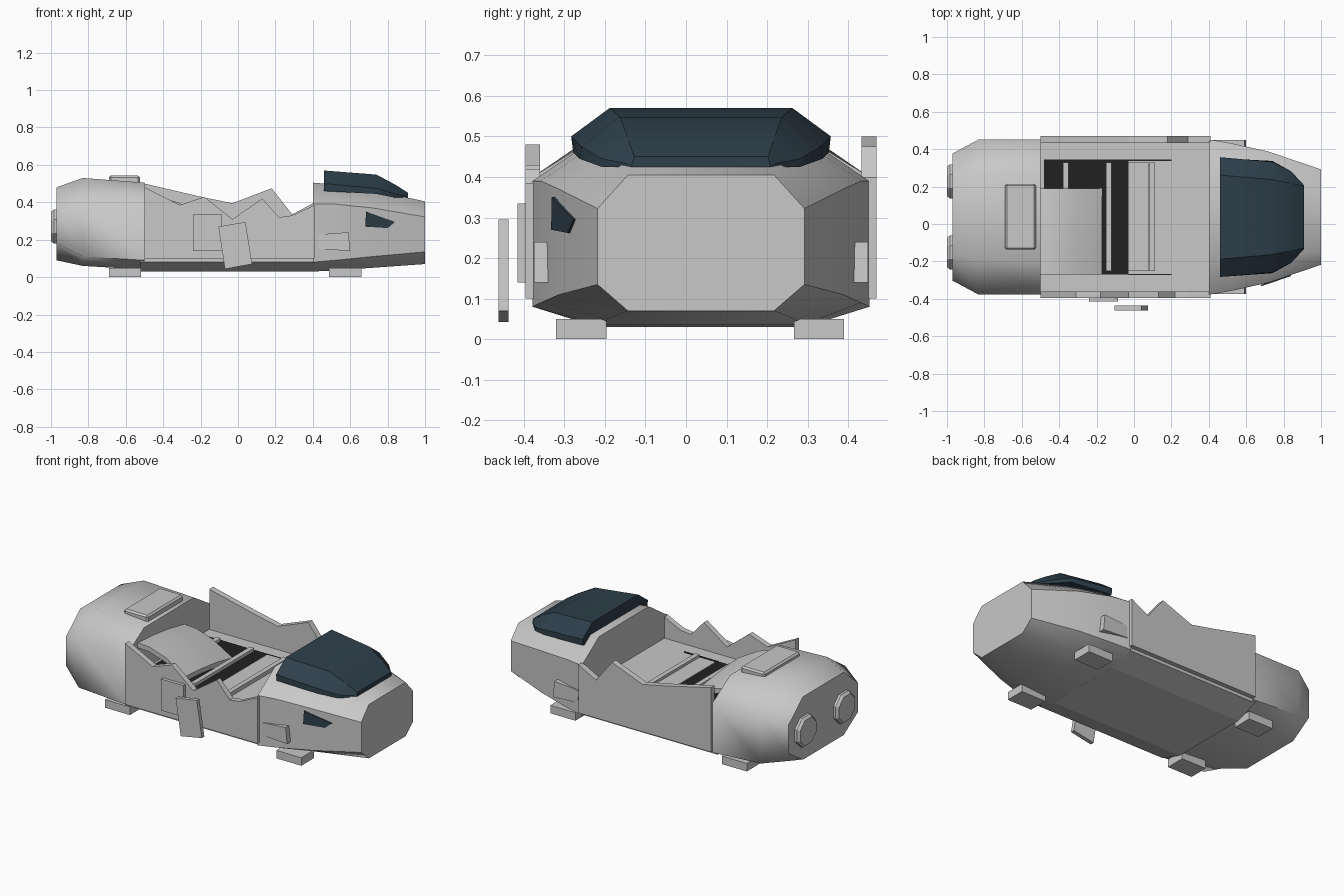
import bpy, bmesh, math
from mathutils import Vector

if "Cube" in bpy.data.objects:
    bpy.data.objects.remove(bpy.data.objects["Cube"])

CY = 0.037  # centreline of the hull


def material(name, col):
    m = bpy.data.materials.new(name)
    m.diffuse_color = (*col, 1)
    m.use_nodes = True
    m.node_tree.nodes["Principled BSDF"].inputs["Base Color"].default_value = m.diffuse_color
    return m


GREY = material("hull grey", (0.58, 0.58, 0.58))
GLASS = material("dark blue glass", (0.027, 0.05, 0.07))
BLACK = material("deck black", (0.015, 0.015, 0.015))


def finish(name, bm, mat, smooth=0):
    bmesh.ops.recalc_face_normals(bm, faces=bm.faces)
    me = bpy.data.meshes.new(name)
    bm.to_mesh(me)
    bm.free()
    ob = bpy.data.objects.new(name, me)
    bpy.context.collection.objects.link(ob)
    me.materials.append(mat)
    if smooth:
        bpy.ops.object.select_all(action='DESELECT')
        ob.select_set(True)
        bpy.context.view_layer.objects.active = ob
        bpy.ops.object.shade_smooth_by_angle(angle=math.radians(smooth))
    return ob


def loft(name, rings, mat, smooth=0):
    """Skin closed rings of equal length and cap both ends."""
    bm = bmesh.new()
    vs = [[bm.verts.new(p) for p in r] for r in rings]
    n = len(vs[0])
    for a, b in zip(vs, vs[1:]):
        for i in range(n):
            j = (i + 1) % n
            bm.faces.new((a[i], a[j], b[j], b[i]))
    bm.faces.new(vs[0])
    bm.faces.new(vs[-1])
    return finish(name, bm, mat, smooth)


def mirrored(x, half):
    """Cross-section ring from (half width, z) points, bottom to top."""
    return ([(x, CY + w, z) for w, z in half] +
            [(x, CY - w, z) for w, z in reversed(half)])


def box(name, x, y, z, mat=GREY):
    return loft(name, [[(a, y[0], z[0]), (a, y[1], z[0]), (a, y[1], z[1]), (a, y[0], z[1])]
                       for a in x], mat)


def plate(name, outline, y0, y1, mat=GREY):
    """Upright plate: xz outline extruded along y."""
    return loft(name, [[(x, y, z) for x, z in outline] for y in (y0, y1)], mat)


# Rear hull: octagonal barrel with tapered tail
loft("rear_hull", [
    mirrored(-0.97, [(.20, .09), (.34, .18), (.34, .36), (.20, .48)]),
    mirrored(-0.83, [(.25, .06), (.415, .11), (.415, .40), (.225, .53)]),
    mirrored(-0.50, [(.255, .04), (.415, .09), (.415, .40), (.245, .505)]),
], GREY, 60)

# Nose hull, narrowing to a flat front
loft("nose_hull", [
    mirrored(0.40, [(.255, .03), (.415, .08), (.415, .39), (.245, .505)]),
    mirrored(0.52, [(.25, .035), (.395, .09), (.395, .39), (.24, .495)]),
    mirrored(0.72, [(.23, .05), (.35, .11), (.35, .37), (.22, .465)]),
    mirrored(1.00, [(.18, .07), (.255, .135), (.255, .322), (.18, .405)]),
], GREY, 40)

# Open middle: belly with its floor
loft("middle_belly", [mirrored(x, [(.255, .03), (.405, .08), (.405, .25)])
                      for x in (-0.52, 0.41)], GREY)

# Torn side walls
plate("front_torn_wall", [(-.5, .1), (.41, .1), (.41, .385), (.29, .33), (.22, .32), (.13, .42),
                          (-.03, .31), (-.18, .43), (-.31, .385), (-.5, .48)], -.395, -.36)
plate("back_torn_wall", [(-.5, .1), (.41, .1), (.41, .40), (.29, .335), (.18, .475),
                         (-.03, .395), (-.2, .43), (-.5, .5)], .432, .47)

# Dark deck, floor panel and cross ribs
box("dark_deck", (-.48, -.03), (-.27, .345), (.245, .255), BLACK)
for i, y in enumerate((-.27, .342)):
    box(f"deck_edge_{i}", (-.03, .2), (y - .004, y + .004), (.245, .255), BLACK)
box("floor_panel", (-.03, .08), (-.25, .33), (.24, .26))
for i, (x, y0) in enumerate(((-.365, -.25), (-.135, -.25), (.097, -.25))):
    box(f"cross_rib_{i}", (x - .015, x + .015), (y0, .33), (.24, .275))

# Fallen curved roof panel leaning on the rear bulkhead
rings = []
for y, lift in ((-.27, .06), (-.12, .05), (.04, .03), (.19, 0)):
    top = [(-.5, .375), (-.42, .37), (-.31, .335), (-.17, .255)]
    rings.append([(x, y, z + lift) for x, z in top] +
                 [(x, y, z + lift - .03) for x, z in reversed(top)])
loft("fallen_roof_panel", rings, GREY, 40)

# Wraparound windshield
loft("windshield", [
    mirrored(.46, [(.315, .46), (.32, .50), (.225, .57)]),
    mirrored(.74, [(.30, .445), (.295, .475), (.20, .548)]),
    mirrored(.84, [(.245, .425), (.245, .445), (.18, .495)]),
    mirrored(.91, [(.17, .425), (.17, .43), (.165, .45)]),
], GLASS, 30)

# Side window, following the taper of the nose
window = [(.68, .27), (.80, .262), (.84, .295), (.685, .35)]


def nose_y(x):
    return CY - (.35 - (x - .72) * .095 / .28)


loft("side_window", [[(x, nose_y(x) - d, z) for x, z in window] for d in (-.002, .006)], GLASS)

# Cheek fairings on both sides of the nose
for s, name in ((-1, "front"), (1, "back")):
    ys = sorted((CY + s * .34, CY + s * .412))
    plate(f"{name}_cheek_fairing", [(.425, .15), (.60, .14), (.59, .24), (.43, .228)], *ys)

# Loose plates in front of the wall
plate("loose_plate", [(-.24, .14), (-.085, .14), (-.085, .335), (-.24, .335)], -.415, -.39)
plate("hanging_plate", [(-.07, .043), (.075, .07), (.04, .295), (-.105, .27)], -.462, -.437)

# Roof hatch
hatch = box("roof_hatch", (-.69, -.525), (-.137, .215), (.49, .543))
bev = hatch.modifiers.new("bevel", 'BEVEL')
bev.width = .01

# Feet and tail engines
for i, x in enumerate((-.605, .573)):
    for j, y in enumerate((-.258, .328)):
        box(f"foot_{i}_{j}", (x - .086, x + .086), (y - .062, y + .062), (0, .05))
for i, y in enumerate((-.152, .228)):
    rings = []
    for x, r in ((-1, .085), (-.985, .098), (-.95, .098)):
        rings.append([(x, y + r * math.cos(a), .27 + r * math.sin(a))
                      for a in (math.pi * (k + .5) / 4 for k in range(8))])
    loft(f"tail_engine_{i}", rings, GREY)
